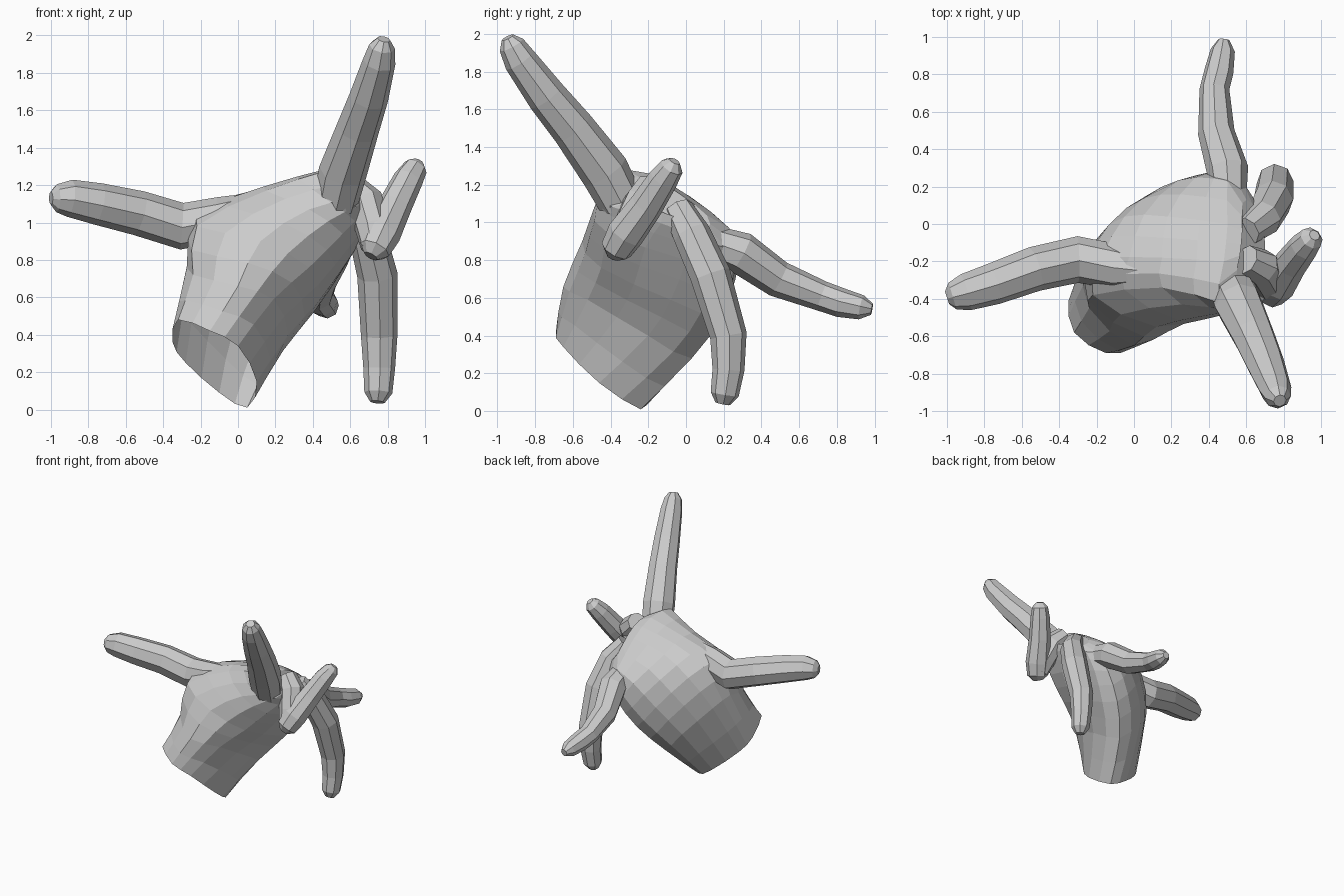
import bpy
from math import cos, sin, tau
from mathutils import Vector

if "Cube" in bpy.data.objects:
    bpy.data.objects.remove(bpy.data.objects["Cube"])


def make_object(name, rings, cap_start, cap_end):
    """Skin a list of equal-length rings into one flat-shaded mesh."""
    n = len(rings[0])
    verts = [p for ring in rings for p in ring]
    faces = []
    for i in range(len(rings) - 1):
        a, b = i * n, (i + 1) * n
        for j in range(n):
            k = (j + 1) % n
            faces.append((a + j, a + k, b + k, b + j))
    for use, start, flip in ((cap_start, 0, True), (cap_end, len(verts) - n, False)):
        if use:
            loop = list(range(start, start + n))
            faces.append(tuple(reversed(loop)) if flip else tuple(loop))
    mesh = bpy.data.meshes.new(name)
    mesh.from_pydata(verts, [], faces)
    mesh.update()
    obj = bpy.data.objects.new(name, mesh)
    bpy.context.collection.objects.link(obj)
    return obj


def finger(name, path, sides=8):
    """Tube along (x, y, z, radius) points with a carried frame."""
    pts = [Vector(p[:3]) for p in path]
    rings, u, last = [], None, None
    for i, p in enumerate(pts):
        t = (pts[min(i + 1, len(pts) - 1)] - pts[max(i - 1, 0)]).normalized()
        if u is None:
            u = t.orthogonal().normalized()
        else:
            u = last.rotation_difference(t) @ u
        v = t.cross(u)
        r = path[i][3]
        rings.append([p + r * (cos(tau * j / sides) * u + sin(tau * j / sides) * v)
                      for j in range(sides)])
        last = t
    return make_object(name, rings, True, True)


def mid(a, b, c, d):
    """Halfway point on a smooth curve between b and c."""
    return (b + c) * 0.5625 - (a + d) * 0.0625


def refine_ring(ring):
    n = len(ring)
    out = []
    for i in range(n):
        out += [ring[i], mid(ring[i - 1], ring[i], ring[(i + 1) % n], ring[(i + 2) % n])]
    return out


# Palm: sections from the open wrist to the knuckles
sections = [
    [(-.32, -.58, .48), (-.35, -.41, .36), (-.28, -.33, .25), (-.10, -.22, .09),
     (.05, -.24, .01), (.10, -.46, .15), (.0, -.65, .34), (-.15, -.69, .42)],
    [(-.24, -.45, .72), (-.27, -.22, .78), (-.2, -.08, .70), (-.01, .07, .48),
     (.18, .03, .28), (.27, -.2, .40), (.19, -.52, .59), (.0, -.65, .66)],
    [(-.22, -.38, .98), (-.17, -.18, 1.07), (-.05, .04, .97), (.15, .20, .72),
     (.34, .19, .50), (.44, -.08, .59), (.38, -.45, .76), (.12, -.55, .90)],
    [(.15, -.34, 1.17), (.15, -.18, 1.19), (.18, .04, 1.11), (.33, .25, .90),
     (.49, .25, .71), (.59, .0, .80), (.56, -.41, .94), (.38, -.49, 1.07)],
    [(.45, -.42, 1.27), (.48, -.2, 1.26), (.5, .0, 1.15), (.5, .23, .97),
     (.58, .23, .86), (.68, .02, .94), (.67, -.28, 1.05), (.58, -.46, 1.12)],
]
rings = [refine_ring([Vector(p) for p in s]) for s in sections]
palm = []
for i, ring in enumerate(rings):
    palm.append(ring)
    if i < len(rings) - 1:
        before, after = rings[max(i - 1, 0)], rings[min(i + 2, len(rings) - 1)]
        palm.append([mid(*q) for q in zip(before, ring, rings[i + 1], after)])
# Rounded close over the knuckles
centre = sum(rings[-1], Vector()) / len(rings[-1])
palm.append([p.lerp(centre, 0.35) + Vector((.06, 0, .03)) for p in rings[-1]])
make_object("palm", palm, False, True)

# Thumb
finger("thumb", [
    (.16, -.26, 1.12, .05), (-.08, -.23, 1.02, .12), (-.3, -.19, .98, .125),
    (-.53, -.24, 1.05, .12), (-.75, -.32, 1.10, .112), (-.90, -.365, 1.13, .10),
    (-.97, -.385, 1.13, .075), (-1.0, -.395, 1.13, .035)])

# Raised index finger
finger("index_finger", [
    (.52, -.34, 1.10, .12), (.56, -.43, 1.27, .13), (.64, -.60, 1.50, .115),
    (.70, -.74, 1.67, .105), (.755, -.88, 1.86, .088), (.77, -.925, 1.94, .07),
    (.78, -.945, 1.98, .035)])

# Folded middle finger
finger("middle_finger_base", [
    (.60, -.19, 1.19, .08), (.68, -.23, 1.11, .10), (.72, -.30, .97, .095),
    (.735, -.35, .87, .08), (.735, -.36, .83, .04)])
finger("middle_finger_tip", [
    (.71, -.385, .82, .04), (.73, -.37, .855, .085), (.77, -.32, .94, .10),
    (.84, -.21, 1.09, .09), (.91, -.12, 1.23, .08), (.95, -.075, 1.295, .065),
    (.965, -.06, 1.325, .03)])

# Drooping ring finger
finger("ring_finger", [
    (.60, -.04, 1.07, .08), (.69, .03, .94, .10), (.745, .13, .72, .108),
    (.755, .225, .40, .098), (.755, .225, .22, .085), (.75, .205, .09, .075),
    (.745, .195, .04, .04)])

# Outstretched little finger
finger("little_finger", [
    (.51, .12, .90, .09), (.50, .29, .84, .112), (.44, .49, .70, .098),
    (.43, .72, .61, .08), (.455, .82, .575, .078), (.475, .93, .55, .065),
    (.48, .985, .54, .03)])
